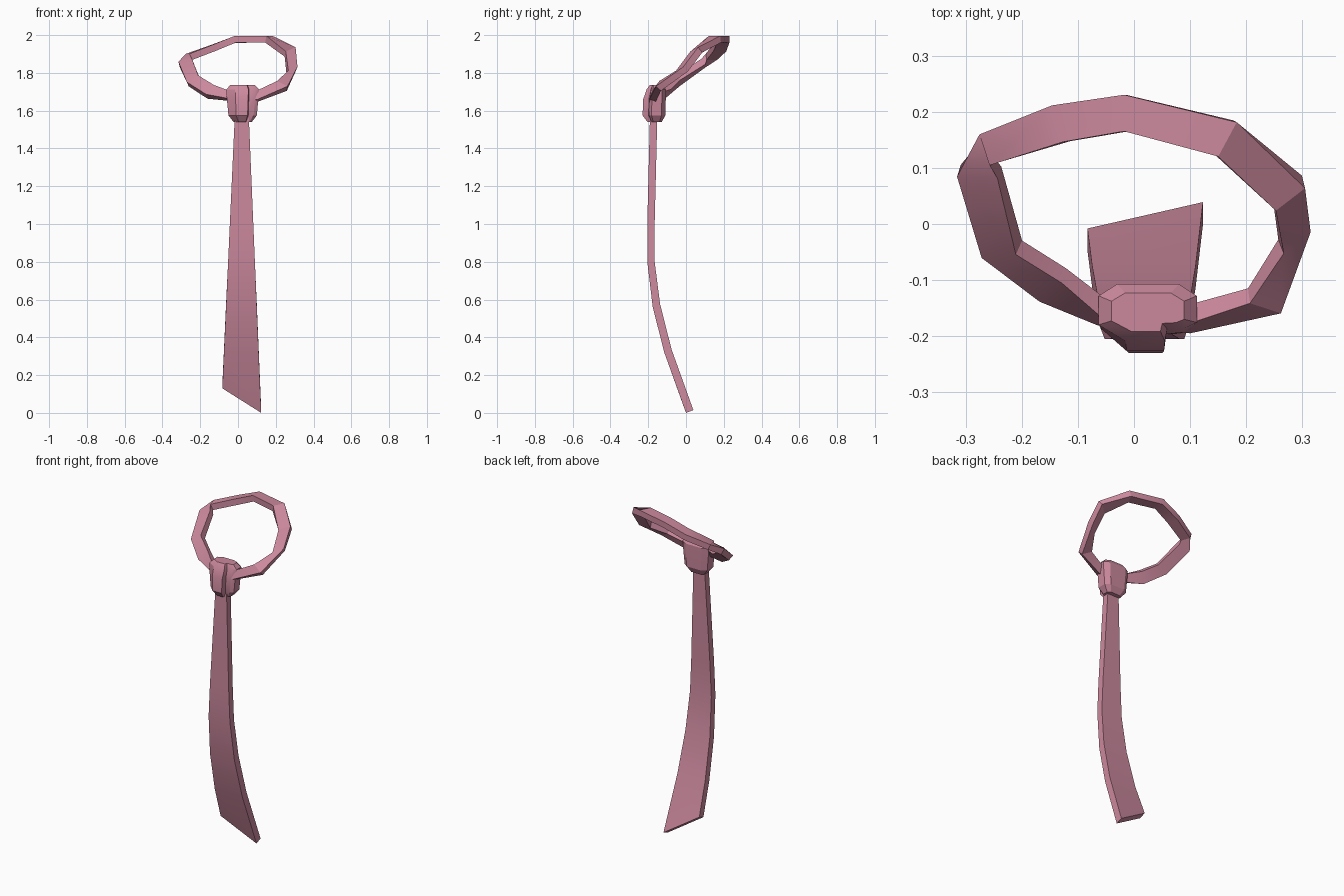
import bpy, math
from mathutils import Vector

if "Cube" in bpy.data.objects:
    bpy.data.objects.remove(bpy.data.objects["Cube"])

mat = bpy.data.materials.new("pink_cloth")
mat.diffuse_color = (0.60, 0.25, 0.34, 1)
mat.use_nodes = True
mat.node_tree.nodes["Principled BSDF"].inputs["Base Color"].default_value = mat.diffuse_color


def loft(name, rings, closed=False):
    """Join equal-length rings of points into a skin, capped or closed."""
    n = len(rings[0])
    verts = [tuple(p) for r in rings for p in r]
    faces = []
    count = len(rings) if closed else len(rings) - 1
    for i in range(count):
        a, b = i * n, ((i + 1) % len(rings)) * n
        for j in range(n):
            k = (j + 1) % n
            faces.append((a + j, a + k, b + k, b + j))
    if not closed:
        faces.append(tuple(reversed(range(n))))
        faces.append(tuple(range(len(verts) - n, len(verts))))
    me = bpy.data.meshes.new(name)
    me.from_pydata(verts, [], faces)
    ob = bpy.data.objects.new(name, me)
    bpy.context.collection.objects.link(ob)
    me.materials.append(mat)
    bpy.ops.object.select_all(action='DESELECT')
    ob.select_set(True)
    bpy.context.view_layer.objects.active = ob
    bpy.ops.object.mode_set(mode='EDIT')
    bpy.ops.mesh.select_all(action='SELECT')
    bpy.ops.mesh.normals_make_consistent(inside=False)
    bpy.ops.object.mode_set(mode='OBJECT')
    bpy.ops.object.shade_smooth_by_angle(angle=math.radians(25))
    return ob


# Hanging blade: widening strip, curving back to a slanted end
# left z, left front y, right z, right front y
rows = [(1.60, -0.19, 1.60, -0.19), (1.00, -0.205, 1.00, -0.205),
        (0.80, -0.205, 0.80, -0.205), (0.56, -0.176, 0.56, -0.176),
        (0.32, -0.115, 0.32, -0.115), (0.13, -0.047, 0.0, 0.0)]
rings = []
for i, (zl, yl, zr, yr) in enumerate(rows):
    xl = -0.018 - 0.065 * (1.55 - zl) / 1.42
    xr = 0.058 + 0.065 * (1.55 - zr) / 1.55
    up = 0.005 * i if i > 2 else 0
    up = min(up, 0.015)
    t = 0.039
    rings.append([(xl, yl, zl), (xr, yr, zr), (xr, yr + t, zr + up), (xl, yl + t, zl + up)])
loft("tie_blade", rings)

# Knot: faceted wrap with a raised front fold
outline = [(-0.015, -0.23), (0.055, -0.23), (0.059, -0.198), (0.092, -0.195),
           (0.112, -0.182), (0.112, -0.128), (0.08, -0.107), (-0.03, -0.107),
           (-0.063, -0.128), (-0.063, -0.188)]
cx, cy = 0.025, -0.16
rings = []
for z, sx, front, back in [(1.54, 0.55, 0.62, 0.6), (1.575, 0.86, 1.0, 0.95),
                           (1.66, 0.95, 0.95, 1.0), (1.712, 1.0, 0.70, 1.0),
                           (1.736, 0.74, 0.45, 0.7)]:
    rings.append([(cx + (x - cx) * sx, cy + (y - cy) * (front if y < cy else back), z)
                  for x, y in outline])
loft("tie_knot", rings)

# Neck loop: rectangular band, outer and inner edge at each station
band = [((0.00, -0.165, 1.645), (0.00, -0.150, 1.70)),
        ((-0.06, -0.165, 1.66), (-0.06, -0.145, 1.705)),
        ((-0.165, -0.125, 1.675), (-0.125, -0.092, 1.725)),
        ((-0.266, -0.048, 1.74), (-0.205, -0.042, 1.775)),
        ((-0.312, 0.095, 1.845), (-0.24, 0.092, 1.86)),
        ((-0.268, 0.162, 1.885), (-0.250, 0.107, 1.885)),
        ((-0.14, 0.212, 1.93), (-0.12, 0.147, 1.935)),
        ((-0.015, 0.230, 1.977), (-0.015, 0.165, 1.978)),
        ((0.18, 0.183, 1.978), (0.147, 0.122, 1.978)),
        ((0.302, 0.075, 1.922), (0.25, 0.035, 1.90)),
        ((0.310, -0.002, 1.82), (0.262, -0.040, 1.80)),
        ((0.260, -0.146, 1.717), (0.205, -0.128, 1.745)),
        ((0.10, -0.178, 1.652), (0.10, -0.160, 1.70))]
rings = []
for i, (o, n) in enumerate(band):
    o, n = Vector(o), Vector(n)
    prev, nxt = band[i - 1], band[(i + 1) % len(band)]
    tangent = Vector(nxt[0]) + Vector(nxt[1]) - Vector(prev[0]) - Vector(prev[1])
    t = tangent.cross(n - o).normalized() * 0.018
    rings.append([o - t, o + t, n + t, n - t])
loft("neck_loop", rings, closed=True)
